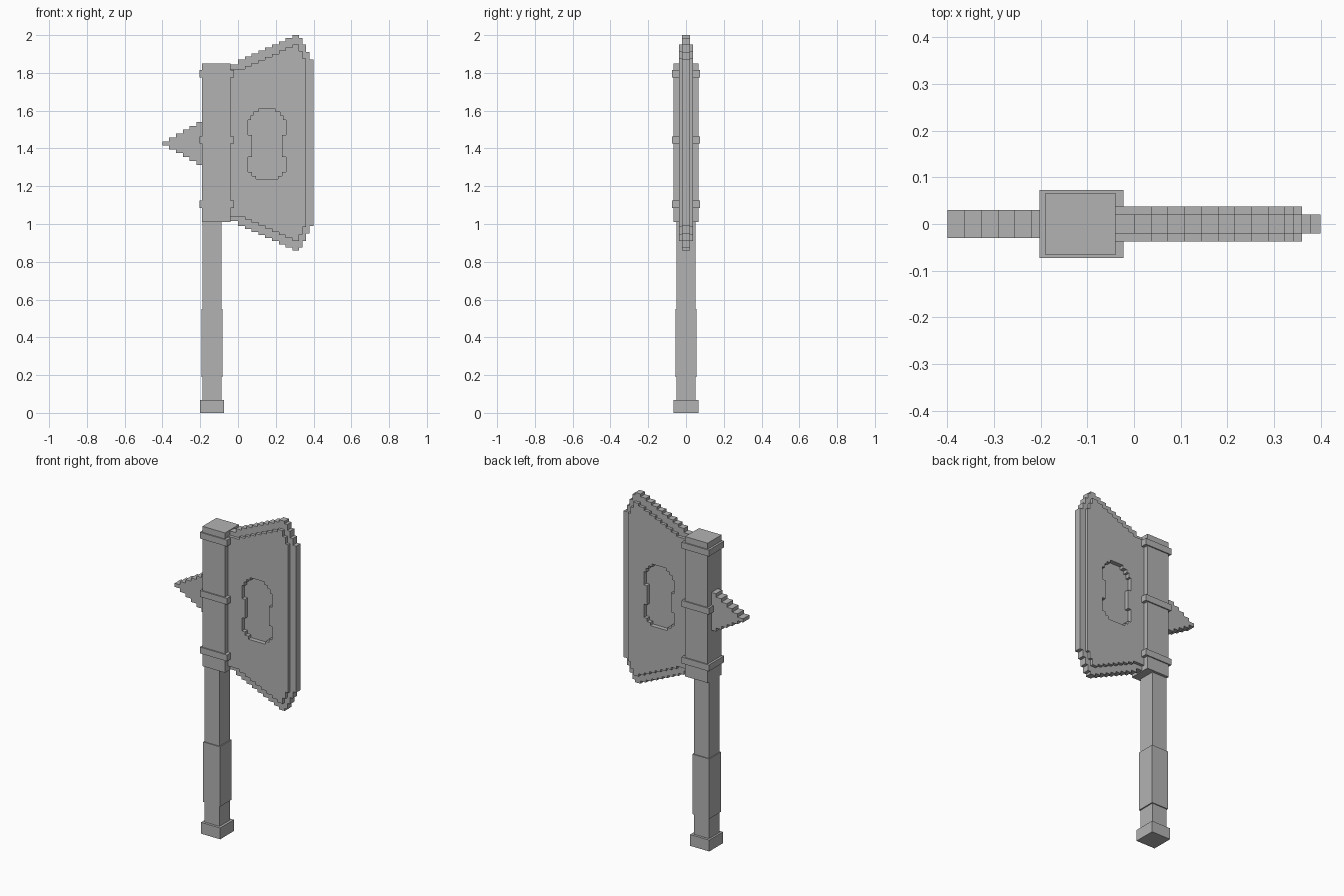
import bpy
import bmesh

cube = bpy.data.objects.get("Cube")
if cube:
    bpy.data.objects.remove(cube, do_unlink=True)

# One plain grey for everything
grey = bpy.data.materials.new("plain_grey")
grey.use_nodes = True
COLOUR = (0.45, 0.45, 0.45, 1)
grey.diffuse_color = COLOUR
grey.node_tree.nodes["Principled BSDF"].inputs["Base Color"].default_value = COLOUR

HAFT_X = -0.137     # haft axis
BLADE_Z = 1.43      # blade is mirrored about this height
STEP = 0.036        # stair width along the blade
RISE = 0.01625      # stair height along the blade


def prism(name, outline, half_depth):
    """Extrude an (x, z) outline symmetrically along y."""
    bm = bmesh.new()
    face = bm.faces.new([bm.verts.new((x, -half_depth, z)) for x, z in outline])
    ext = bmesh.ops.extrude_face_region(bm, geom=[face])
    verts = [g for g in ext["geom"] if isinstance(g, bmesh.types.BMVert)]
    bmesh.ops.translate(bm, vec=(0, 2 * half_depth, 0), verts=verts)
    bmesh.ops.recalc_face_normals(bm, faces=bm.faces)
    mesh = bpy.data.meshes.new(name)
    bm.to_mesh(mesh)
    bm.free()
    mesh.materials.append(grey)
    obj = bpy.data.objects.new(name, mesh)
    bpy.context.collection.objects.link(obj)
    return obj


def box(name, x0, x1, z0, z1, half_depth):
    return prism(name, [(x0, z0), (x1, z0), (x1, z1), (x0, z1)], half_depth)


def stairs(x_start, columns, centre_z):
    """Stepped outline from (right edge, half height) columns, mirrored in z."""
    top, x = [], x_start
    for right, half in columns:
        top += [(x, half), (right, half)]
        x = right
    return ([(px, centre_z + h) for px, h in top]
            + [(px, centre_z - h) for px, h in reversed(top)])


# Haft
box("pommel", -0.2, -0.073, 0, 0.068, 0.065)
box("haft", HAFT_X - 0.051, HAFT_X + 0.049, 0.068, 1.01, 0.05)
box("grip", -0.193, -0.081, 0.19, 0.55, 0.056)

# Head socket with three bands
box("head_block", -0.19, -0.04, 1.01, 1.85, 0.066)
for label, z in (("lower", 1.105), ("middle", 1.445), ("upper", 1.795)):
    box(label + "_band", -0.203, -0.022, z - 0.019, z + 0.019, 0.073)

# Back spike, growing in steps toward the head
spike = [(-0.4 + STEP * (i + 1), 0.011 + 0.0205 * i) for i in range(6)]
box_end = spike[-1][1]
prism("back_spike", stairs(-0.4, spike[:-1] + [(-0.18, box_end)], 1.427), 0.03)

# Thin core plate carries the cutting edge, thick plate forms the cheeks
core = [(0, 0.415)] + [(STEP * (i + 1), 0.44 + RISE * i) for i in range(9)]
core += [(0.342, 0.555), (0.36, 0.52), (0.378, 0.48), (0.4, 0.44)]
cheek = [(STEP * (i + 1), 0.39 + RISE * i) for i in range(9)]
cheek += [(0.342, 0.485), (0.36, 0.445)]
plates = [prism("blade_core", stairs(-0.05, core, BLADE_Z), 0.02),
          prism("blade_cheeks", stairs(-0.05, cheek, BLADE_Z), 0.038)]

# Notched recess through both plates, closed by a thin floor
halves = [(1.61, 0.045), (1.593, 0.07), (1.575, 0.085), (1.55, 0.1),
          (1.47, 0.08), (1.355, 0.1), (1.275, 0.08), (1.255, 0.058), (1.237, 0)]
side = []
for (z, w), (z_next, _) in zip(halves, halves[1:]):
    side += [(w, z), (w, z_next)]
recess = [(0.153 + w, z) for w, z in side] + [(0.153 - w, z) for w, z in reversed(side)]
cutter = prism("recess_cutter", recess, 0.2)
cutter.hide_render = True
for plate in plates:
    mod = plate.modifiers.new("recess", "BOOLEAN")
    mod.operation = "DIFFERENCE"
    mod.solver = "EXACT"
    mod.object = cutter
    bpy.context.view_layer.objects.active = plate
    bpy.ops.object.modifier_apply(modifier=mod.name)
bpy.data.objects.remove(cutter, do_unlink=True)
prism("recess_floor", recess, 0.012)
